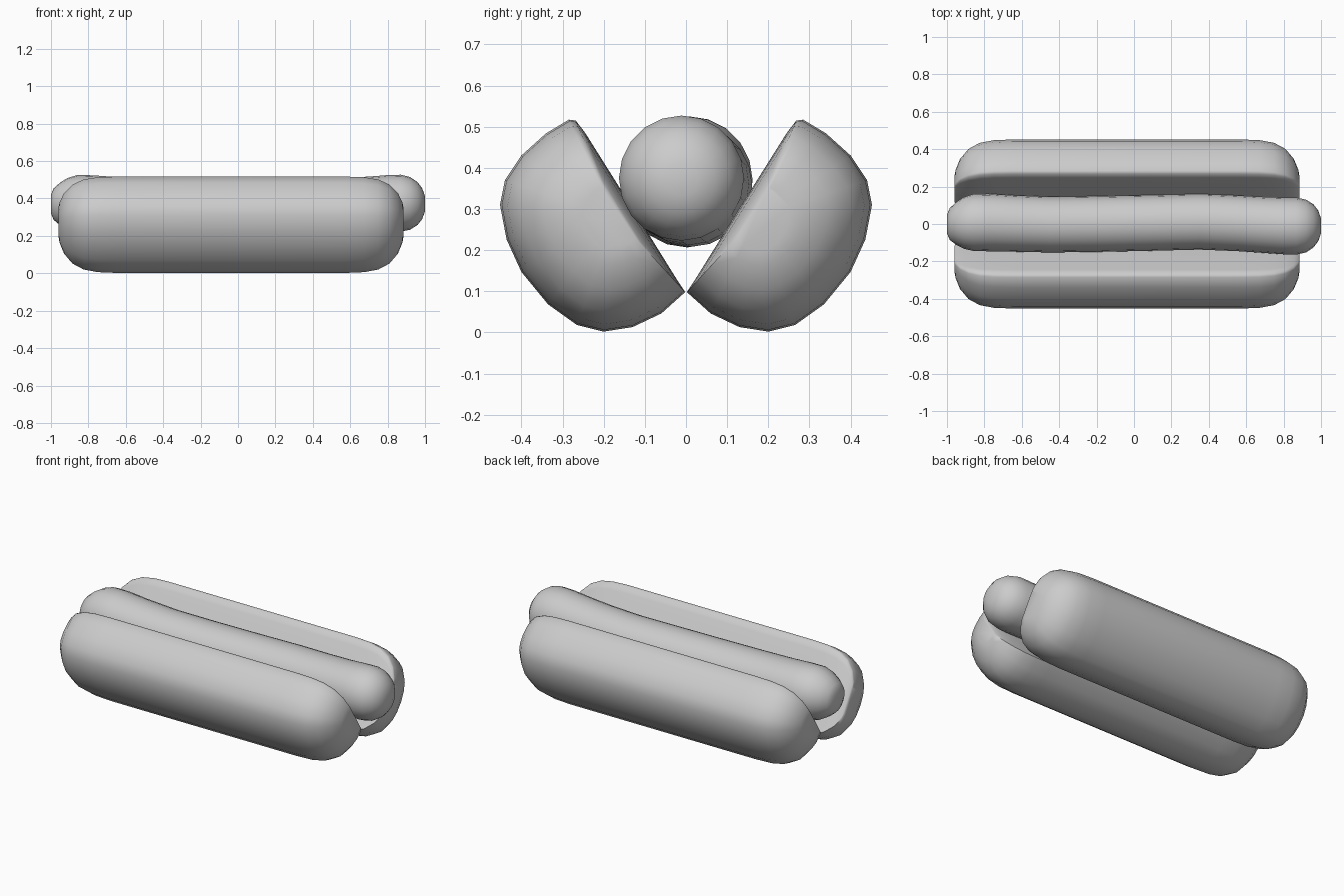
import bpy, bmesh, math


def loft(name, rings):
    """Skin a list of equal-sized vertex rings and close both ends."""
    bm = bmesh.new()
    loops = [[bm.verts.new(p) for p in ring] for ring in rings]
    n = len(loops[0])
    for a, b in zip(loops, loops[1:]):
        for i in range(n):
            j = (i + 1) % n
            bm.faces.new((a[i], a[j], b[j], b[i]))
    bm.faces.new(loops[0])
    bm.faces.new(loops[-1])
    bmesh.ops.recalc_face_normals(bm, faces=bm.faces)
    mesh = bpy.data.meshes.new(name)
    bm.to_mesh(mesh)
    bm.free()
    obj = bpy.data.objects.new(name, mesh)
    bpy.context.collection.objects.link(obj)
    bpy.context.view_layer.objects.active = obj
    bpy.ops.object.select_all(action='DESELECT')
    obj.select_set(True)
    bpy.ops.object.shade_smooth_by_angle(angle=math.radians(62))
    return obj


# Bun halves: D-shaped section shrinking toward rounded ends
section = [(0.002, 0.098), (0.06, 0.046), (0.13, 0.013), (0.20, 0.002),
           (0.265, 0.018), (0.335, 0.068), (0.40, 0.147), (0.436, 0.226),
           (0.452, 0.31), (0.44, 0.37), (0.40, 0.43), (0.34, 0.484),
           (0.285, 0.517), (0.268, 0.515), (0.245, 0.485),
           (0.135, 0.31), (0.02, 0.125)]
cy, cz = 0.17, 0.28
taper = [(0.0, 0.3), (0.006, 0.42), (0.03, 0.63), (0.075, 0.82),
         (0.135, 0.935), (0.21, 0.985), (0.31, 1.0)]
stations = [(-0.96 + d, s) for d, s in taper]
stations += [(0.885 - d, s) for d, s in reversed(taper)]
for name, side in (("bun_half_front", -1), ("bun_half_back", 1)):
    loft(name, [[(x, side * (cy + (y - cy) * s), cz + (z - cz) * s)
                 for y, z in section] for x, s in stations])

# Sausage: slightly wavy, sagging tube (x, y centre, z centre, radius)
path = [(-1.0, 0.0, 0.37, 0.05), (-0.985, 0.0, 0.37, 0.085),
        (-0.95, 0.003, 0.371, 0.115), (-0.91, 0.006, 0.372, 0.138),
        (-0.86, 0.008, 0.373, 0.152), (-0.78, 0.008, 0.37, 0.154),
        (-0.65, 0.003, 0.364, 0.151), (-0.45, -0.003, 0.358, 0.149),
        (-0.2, 0.0, 0.356, 0.149), (0.1, 0.006, 0.356, 0.149),
        (0.35, 0.012, 0.357, 0.149), (0.55, 0.004, 0.361, 0.149),
        (0.7, -0.005, 0.367, 0.15), (0.8, -0.01, 0.373, 0.152),
        (0.87, -0.011, 0.375, 0.152), (0.92, -0.011, 0.374, 0.141),
        (0.96, -0.01, 0.373, 0.115), (0.985, -0.01, 0.372, 0.082),
        (1.0, -0.01, 0.372, 0.04)]
sides = 20
loft("sausage", [[(x, y + r * math.cos(2 * math.pi * i / sides),
                   z + r * math.sin(2 * math.pi * i / sides))
                  for i in range(sides)] for x, y, z, r in path])
